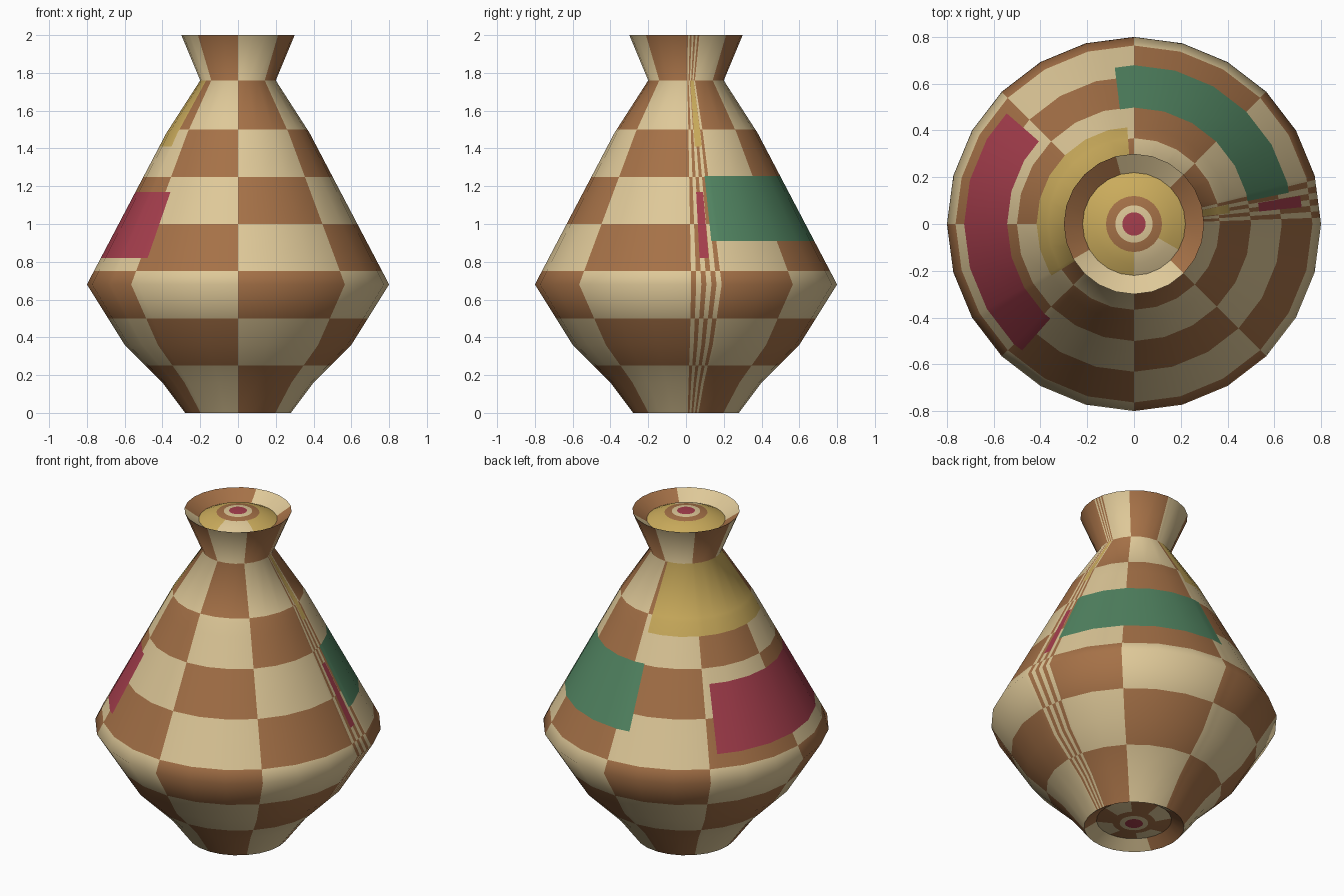
import bpy, bmesh, math

if "Cube" in bpy.data.objects:
    bpy.data.objects.remove(bpy.data.objects["Cube"])

def lin(c):
    c /= 255
    return c / 12.92 if c < 0.04045 else ((c + 0.055) / 1.055) ** 2.4

COLOURS = {"cream": (222, 200, 152), "brown": (165, 113, 71), "green": (82, 133, 98),
           "red": (166, 62, 77), "gold": (203, 172, 92)}
CREAM, BROWN, GREEN, RED, GOLD = range(5)
MATS = []
for name, rgb in COLOURS.items():
    m = bpy.data.materials.new(name)
    m.diffuse_color = (*[lin(c) for c in rgb], 1)
    m.use_nodes = True
    m.node_tree.nodes["Principled BSDF"].inputs["Base Color"].default_value = m.diffuse_color
    MATS.append(m)

STEP = 15  # 24-sided lathe

def chord(a):
    """Radius factor that keeps extra cuts on the flat sides."""
    return math.cos(math.radians(STEP / 2)) / math.cos(math.radians(a % STEP - STEP / 2))

def lathe(name, profile, angles, rule, sharp):
    """Revolve (r, z) points; rule(angle, r, z) gives each face its colour."""
    bm = bmesh.new()
    rings = [[bm.verts.new((r * chord(a) * math.cos(math.radians(a)),
                            r * chord(a) * math.sin(math.radians(a)), z)) for a in angles]
             for r, z in profile]
    n = len(angles)
    for i in range(len(profile) - 1):
        r = (profile[i][0] + profile[i + 1][0]) / 2
        z = (profile[i][1] + profile[i + 1][1]) / 2
        for j in range(n):
            k = (j + 1) % n
            f = bm.faces.new((rings[i][j], rings[i][k], rings[i + 1][k], rings[i + 1][j]))
            f.material_index = rule((angles[j] + (angles[k] or 360)) / 2, r, z)
    bmesh.ops.remove_doubles(bm, verts=bm.verts, dist=1e-5)
    me = bpy.data.meshes.new(name)
    bm.to_mesh(me)
    bm.free()
    for m in MATS:
        me.materials.append(m)
    ob = bpy.data.objects.new(name, me)
    bpy.context.collection.objects.link(ob)
    bpy.ops.object.select_all(action='DESELECT')
    ob.select_set(True)
    bpy.context.view_layer.objects.active = ob
    bpy.ops.object.shade_smooth_by_angle(angle=math.radians(sharp))

# Body: chequered wall with three coloured patches (colour, angle range, height range)
OUTLINE = [(.28, 0), (.40, .16), (.60, .36), (.80, .68), (.38, 1.48), (.20, 1.76), (.30, 2.0)]
BANDS = [0, .25, .5, .75, 1.0, 1.25, 1.5, 1.76, 2.0]
PATCHES = [(GREEN, 0, 97, .91, 1.255), (RED, 139, 228.5, .82, 1.17), (GOLD, 94, 212, 1.41, 1.76)]

def radius(z):
    for (r0, z0), (r1, z1) in zip(OUTLINE, OUTLINE[1:]):
        if z <= z1:
            return r0 + (r1 - r0) * (z - z0) / (z1 - z0)

def body_colour(a, r, z):
    if a < STEP:                      # squeezed seam column repeats the whole pattern
        a = 360 - 23 * a
    for colour, a0, a1, z0, z1 in PATCHES:
        if a0 < a < a1 and z0 < z < z1:
            return colour
    band = sum(z > b for b in BANDS) - 1
    return BROWN if (int(a // 45) + band) % 2 == 0 else CREAM

edges = {45 * k for k in range(9)} | {x for p in PATCHES for x in p[1:3]}
angles = {float(STEP * k) for k in range(24)} | {float(e) for e in edges if STEP < e < 360}
angles |= {(360 - e) / 23 for e in edges if e > STEP}
levels = sorted({z for _, z in OUTLINE} | set(BANDS) | {z for p in PATCHES for z in p[3:5]})
lathe("vase_body", [(radius(z), z) for z in levels], sorted(angles), body_colour, 65)

# Mouth and foot: sunken ring around a low dome
def cap_colour(a, r, z):
    if r < .05:
        return RED
    if r < .08:
        return CREAM
    if r < .12:
        return BROWN
    if r < .22:
        if z > 1:
            return CREAM if 270 < a < 330 else GOLD
        return BROWN if a // 45 % 2 else CREAM
    return BROWN if 105 < a < 210 or a > 315 or a < 45 else CREAM

plain = [float(STEP * k) for k in range(24)]
MOUTH = [(.30, 2.0), (.22, 1.945), (.17, 1.97), (.12, 1.985), (.08, 1.993), (.05, 1.996), (0, 1.998)]
FOOT = [(0, .02), (.05, .022), (.08, .025), (.12, .03), (.21, .045), (.28, 0)]
lathe("mouth_cap", MOUTH, plain, cap_colour, 40)
lathe("foot_cap", FOOT, plain, cap_colour, 40)
